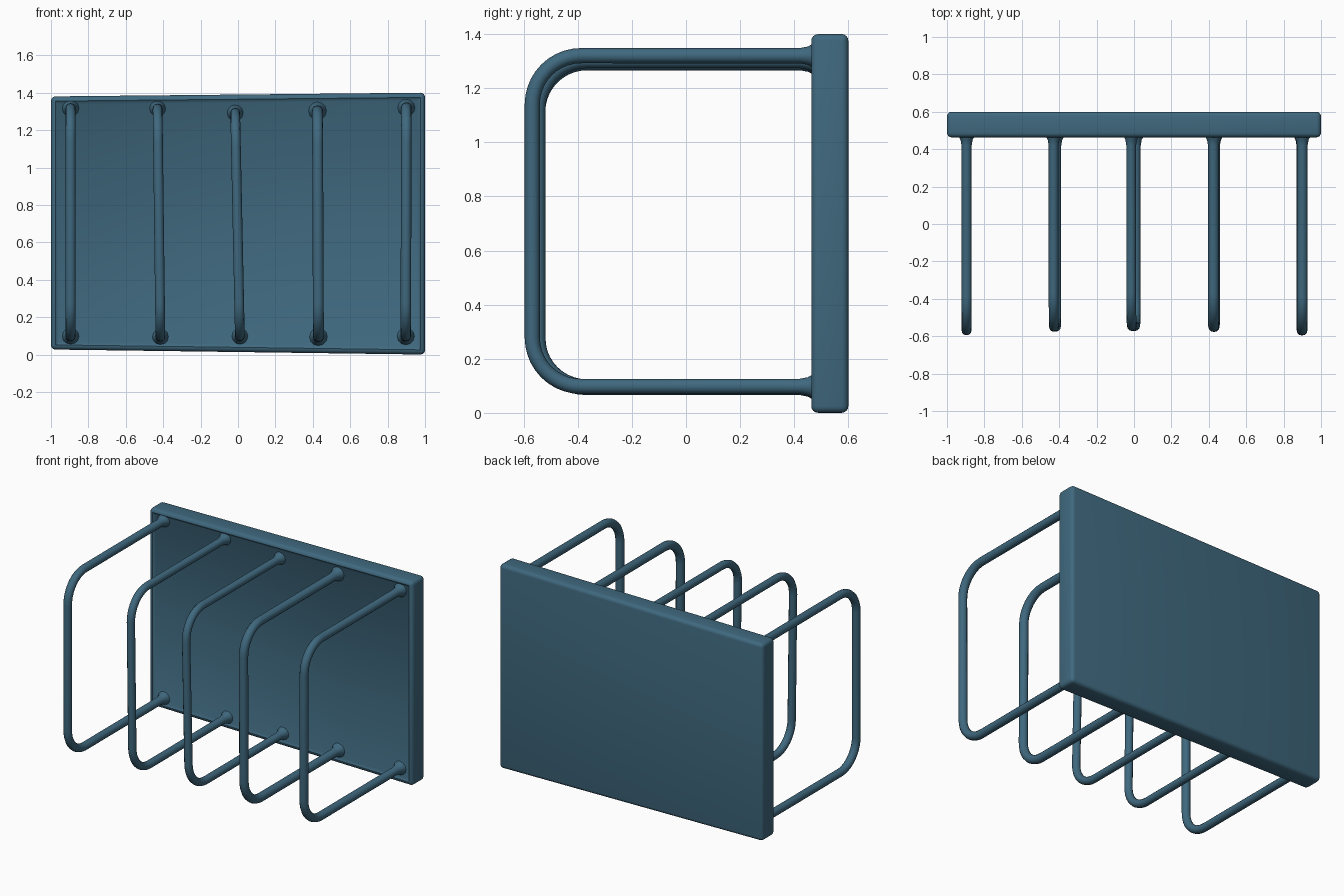
import bpy, bmesh, math
from mathutils import Vector

if "Cube" in bpy.data.objects:
    bpy.data.objects.remove(bpy.data.objects["Cube"])

blue = bpy.data.materials.new("blue_paint")
blue.diffuse_color = (0.05, 0.14, 0.21, 1)
blue.use_nodes = True
blue.node_tree.nodes["Principled BSDF"].inputs["Base Color"].default_value = blue.diffuse_color


def finish(obj):
    obj.data.materials.append(blue)
    bpy.ops.object.select_all(action='DESELECT')
    obj.select_set(True)
    bpy.context.view_layer.objects.active = obj
    bpy.ops.object.shade_smooth_by_angle(angle=math.radians(40))


# Back panel: slightly tapered slab with a shallow rim on the front
bm = bmesh.new()
bmesh.ops.create_cube(bm, size=1)
for v in bm.verts:
    right, top = v.co.x > 0, v.co.z > 0
    v.co.z = (1.4 if right else 1.38) if top else (0.0 if right else 0.027)
    v.co.x = 1.0 if right else -1.0
    v.co.y = 0.6 if v.co.y > 0 else 0.463
bm.normal_update()
front = min(bm.faces, key=lambda f: f.normal.y)
outer_edges = list(bm.edges)
bmesh.ops.inset_region(bm, faces=[front], thickness=0.06)
for v in front.verts:
    v.co.y += 0.012
bmesh.ops.bevel(bm, geom=outer_edges, offset=0.025, segments=4,
                profile=0.5, affect='EDGES')
mesh = bpy.data.meshes.new("back_panel")
bm.to_mesh(mesh)
bm.free()
panel = bpy.data.objects.new("back_panel", mesh)
bpy.context.collection.objects.link(panel)
finish(panel)


# Wire loops: rounded U tubes flaring where they meet the panel
def wire_loop(name, x_top, x_bottom, y_front, z_top, z_bottom, thick):
    corner = 0.18
    pts = [(0.50, z_top, 1.9), (0.47, z_top, 1.6),
           (0.45, z_top, 1.2), (0.42, z_top, 1.0)]
    for cz, start in ((z_top - corner, 90), (z_bottom + corner, 180)):
        for i in range(11):
            a = math.radians(start + 9 * i)
            pts.append((y_front + corner + corner * math.cos(a),
                        cz + corner * math.sin(a), 1.0))
    pts += [(y, z_bottom, r) for y, _, r in reversed(pts[:4])]
    curve = bpy.data.curves.new(name, 'CURVE')
    curve.dimensions = '3D'
    curve.bevel_depth = thick
    curve.bevel_resolution = 4
    curve.use_fill_caps = True
    spline = curve.splines.new('POLY')
    spline.points.add(len(pts) - 1)
    for p, (y, z, r) in zip(spline.points, pts):
        t = (z - z_bottom) / (z_top - z_bottom)
        p.co = (x_bottom + (x_top - x_bottom) * t, y, z, 1)
        p.radius = r
    obj = bpy.data.objects.new(name, curve)
    bpy.context.collection.objects.link(obj)
    bpy.ops.object.select_all(action='DESELECT')
    obj.select_set(True)
    bpy.context.view_layer.objects.active = obj
    bpy.ops.object.convert(target='MESH')
    finish(bpy.context.object)


wire_loop("loop_far_left", -0.895, -0.895, -0.568, 1.317, 0.098, 0.027)
wire_loop("loop_left", -0.43, -0.415, -0.550, 1.315, 0.095, 0.026)
wire_loop("loop_middle", -0.015, 0.01, -0.546, 1.292, 0.098, 0.026)
wire_loop("loop_right", 0.425, 0.43, -0.548, 1.303, 0.095, 0.029)
wire_loop("loop_far_right", 0.90, 0.897, -0.568, 1.32, 0.098, 0.028)
